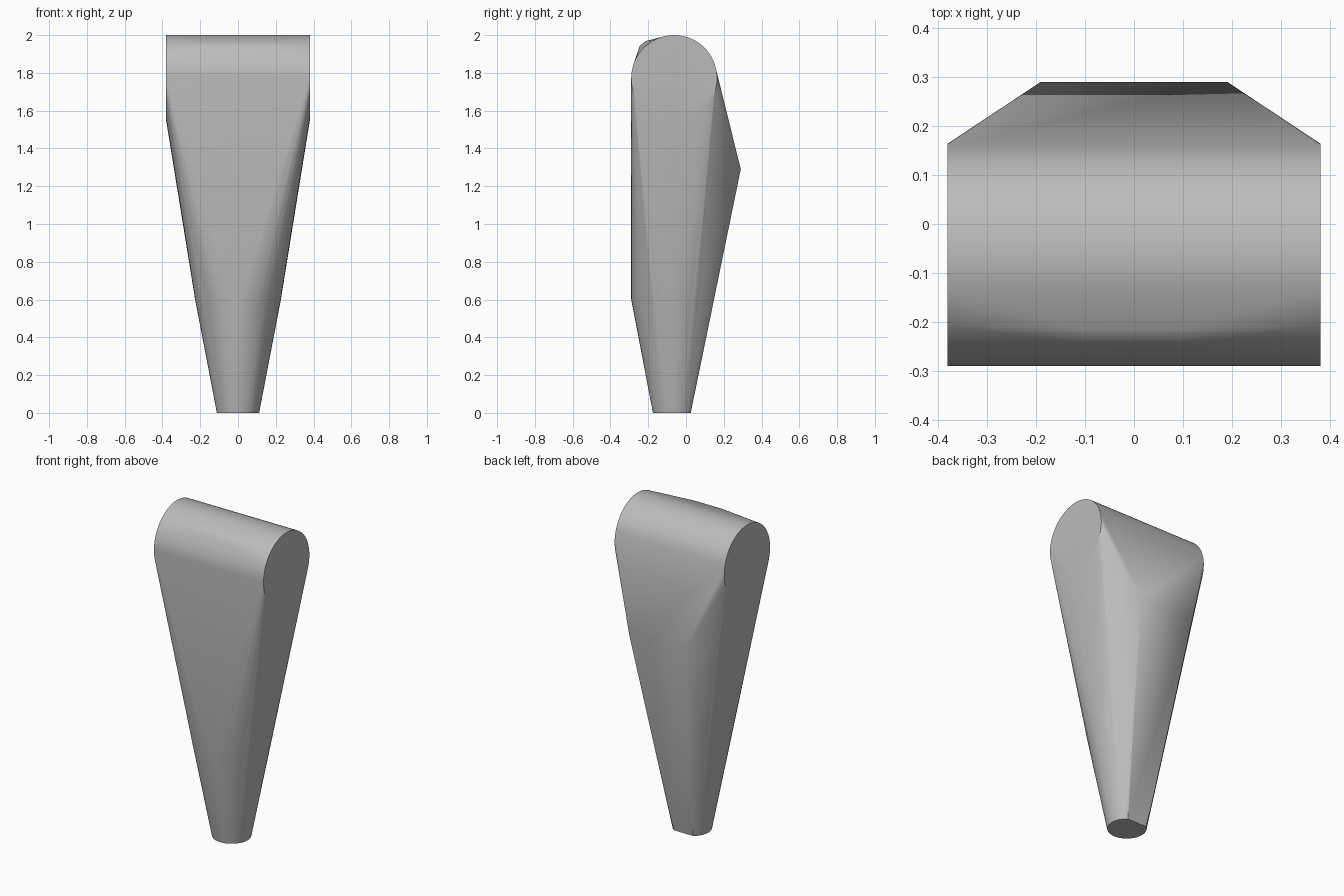
import bpy, bmesh
from math import sin, cos, pi, radians

cube = bpy.data.objects.get("Cube")
if cube:
    bpy.data.objects.remove(cube, do_unlink=True)

AXIS_Y = -0.063
points = []


def ring(radius, z, back_limit, count=48):
    """Horizontal circle, flattened along its back."""
    for i in range(count):
        a = 2 * pi * i / count
        y = AXIS_Y + radius * sin(a)
        if y < back_limit:
            points.append((radius * cos(a), y, z))


# Rounded head: a crosswise cylinder
for side in (-1, 1):
    for i in range(64):
        a = 2 * pi * i / 64
        points.append((side * 0.38, AXIS_Y + 0.227 * cos(a), 1.773 + 0.227 * sin(a)))
    # Slight crown on the upper front of the head
    for y, z in ((-0.246, 1.942), (-0.214, 1.968)):
        points.append((side * 0.1, y, z))
    # Ends of the back ridge and the flat back of the foot
    points.append((side * 0.19, 0.29, 1.29))
    points.append((side * 0.067, 0.025, 0))

# Round lower shaft and foot
ring(0.227, 0.6, 0.15)
ring(0.112, 0, 0.024)

# Stretch one convex skin over the outline
bm = bmesh.new()
for p in points:
    bm.verts.new(p)
hull = bmesh.ops.convex_hull(bm, input=bm.verts[:])
loose = {g for g in hull["geom_interior"] + hull["geom_unused"]
         if isinstance(g, bmesh.types.BMVert)}
bmesh.ops.delete(bm, geom=list(loose), context="VERTS")
bmesh.ops.dissolve_limit(bm, angle_limit=radians(0.5), verts=bm.verts[:], edges=bm.edges[:])
bmesh.ops.recalc_face_normals(bm, faces=bm.faces[:])
mesh = bpy.data.meshes.new("tapered_body")
bm.to_mesh(mesh)
bm.free()
body = bpy.data.objects.new("tapered_body", mesh)
bpy.context.collection.objects.link(body)

# Plain grey surface
grey = bpy.data.materials.new("plain_grey")
grey.use_nodes = True
colour = (0.5, 0.5, 0.5, 1)
grey.diffuse_color = colour
grey.node_tree.nodes["Principled BSDF"].inputs["Base Color"].default_value = colour
mesh.materials.append(grey)

bpy.ops.object.select_all(action="DESELECT")
body.select_set(True)
bpy.context.view_layer.objects.active = body
bpy.ops.object.shade_smooth_by_angle(angle=radians(30))
